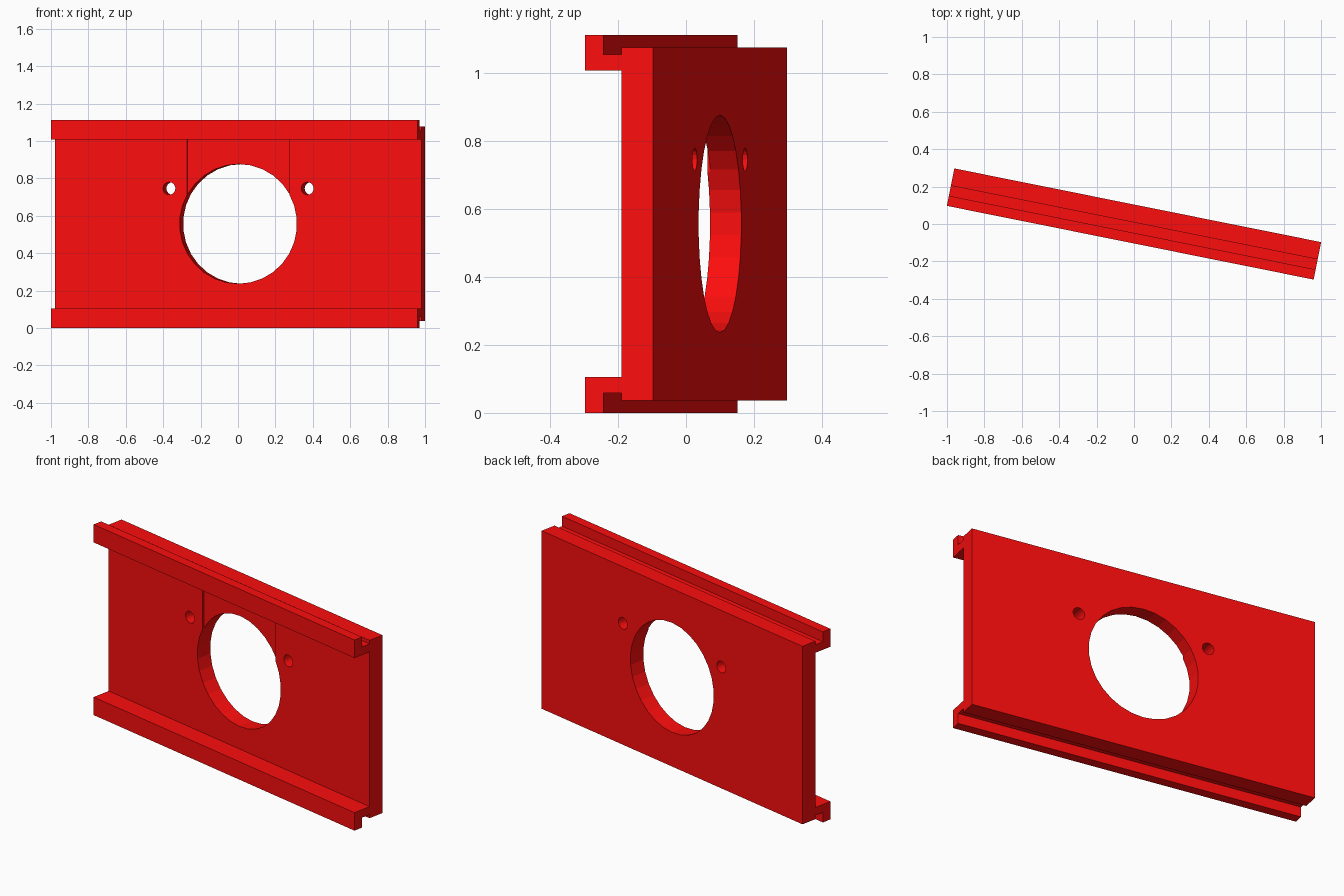
import bpy, bmesh, math

if "Cube" in bpy.data.objects:
    bpy.data.objects.remove(bpy.data.objects["Cube"])

H = 1.113                               # total height
YAW = -math.atan2(0.197, 0.9804)        # panel is turned about z

red = bpy.data.materials.new("red")
red.diffuse_color = (0.98, 0.004, 0.004, 1)
red.use_nodes = True
red.node_tree.nodes["Principled BSDF"].inputs["Base Color"].default_value = red.diffuse_color

# Cross-section (depth, height): bottom lip, groove and plate; top half is mirrored
half = [(0.008, 0.105), (-0.102, 0.105), (-0.102, 0), (-0.047, 0),
        (-0.047, 0.058), (0.008, 0.058), (0.008, 0.037), (0.102, 0.037)]
profile = half + [(y, H - z) for y, z in reversed(half)]

# Panel: extrude the section along its length
bm = bmesh.new()
face = bm.faces.new([bm.verts.new((-1, y, z)) for y, z in profile])
ext = bmesh.ops.extrude_face_region(bm, geom=[face])
bmesh.ops.translate(bm, vec=(2, 0, 0),
                    verts=[g for g in ext["geom"] if isinstance(g, bmesh.types.BMVert)])
bmesh.ops.recalc_face_normals(bm, faces=bm.faces)
mesh = bpy.data.meshes.new("rail_panel")
bm.to_mesh(mesh)
bm.free()
panel = bpy.data.objects.new("rail_panel", mesh)
bpy.context.collection.objects.link(panel)
mesh.materials.append(red)


def cut(cutter):
    """Subtract the cutter from the panel and discard it."""
    cutter.hide_render = True
    cutter.data.materials.append(red)
    mod = panel.modifiers.new("cut", 'BOOLEAN')
    mod.operation, mod.solver, mod.object = 'DIFFERENCE', 'EXACT', cutter
    bpy.context.view_layer.objects.active = panel
    bpy.ops.object.modifier_apply(modifier=mod.name)
    bpy.data.objects.remove(cutter)


def drill(x, z, r, sides):
    bpy.ops.mesh.primitive_cylinder_add(vertices=sides, radius=r, depth=1, location=(x, 0, z),
                                        rotation=(math.pi / 2, 0, 0))
    cut(bpy.context.object)


# Shallow recess above the opening, up to the top lip
top = H - 0.105
bpy.ops.mesh.primitive_cube_add(size=1, location=(0, 0.008, (0.56 + top) / 2))
recess = bpy.context.object
recess.scale = (0.56, 0.02, top - 0.56)
cut(recess)

# Large opening and two screw holes
drill(0, H / 2, 0.32, 30)
for side in (-1, 1):
    drill(side * 0.377, 0.746, 0.034, 16)

panel.rotation_euler.z = YAW
